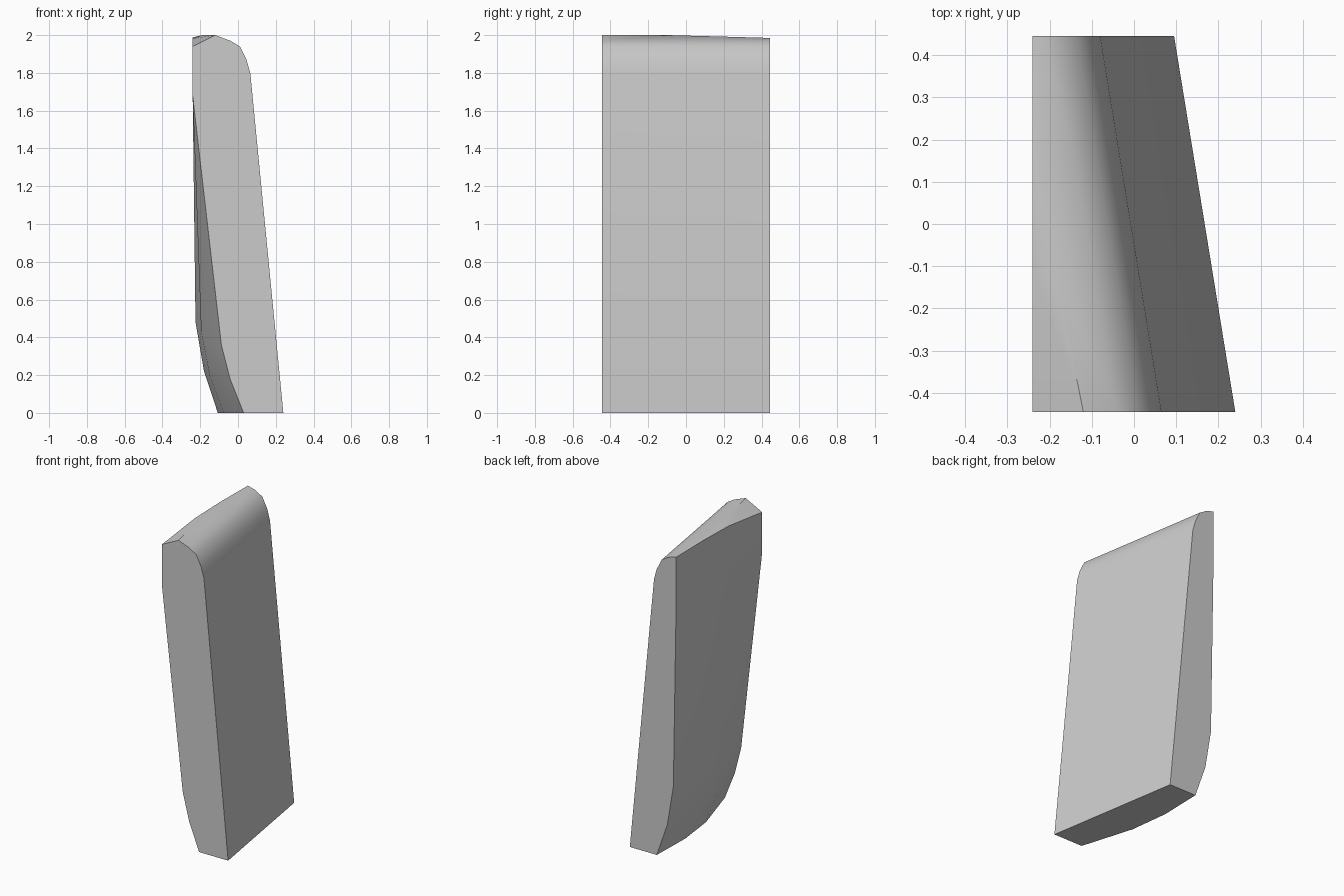
import bpy, bmesh, math

if "Cube" in bpy.data.objects:
    bpy.data.objects.remove(bpy.data.objects["Cube"], do_unlink=True)

# Single grey material
grey = bpy.data.materials.new("plain grey")
grey.use_nodes = True
colour = (0.6, 0.6, 0.6, 1)
grey.diffuse_color = colour
grey.node_tree.nodes["Principled BSDF"].inputs["Base Color"].default_value = colour

# Rounded shoulder on the +x side, slid towards -x along the depth
SHOULDER = [(0.24, 0.0), (0.065, 1.8), (0.045, 1.87), (0.01, 1.94), (-0.04, 1.97)]
FRONT, BACK, SHIFT = -0.445, 0.445, 0.145

# For each station: y, then ridge, upper edge and the bulged -x side down to the base
STATIONS = [
    (FRONT, [(-0.12, 2.0), (-0.24, 1.94), (-0.24, 1.68), (-0.088, 0.36), (-0.042, 0.18), (0.03, 0)]),
    (-0.10, [(-0.19, 2.0), (-0.24, 1.982), (-0.24, 1.68), (-0.195, 0.43), (-0.15, 0.2), (-0.075, 0)]),
    (0.16, [(-0.215, 1.993), (-0.24, 1.988), (-0.24, 1.68), (-0.225, 0.48), (-0.18, 0.22), (-0.107, 0)]),
    (BACK, [(-0.215, 1.979), (-0.24, 1.985), (-0.24, 1.68), (-0.22, 0.48), (-0.177, 0.22), (-0.1, 0)]),
]

# Loft the slab through the stations and cap both ends
bm = bmesh.new()
rings = []
for y, side in STATIONS:
    slide = SHIFT * (y - FRONT) / (BACK - FRONT)
    profile = [(x - slide, z) for x, z in SHOULDER] + side
    rings.append([bm.verts.new((x, y, z)) for x, z in profile])
n = len(rings[0])
for a, b in zip(rings, rings[1:]):
    for i in range(n):
        j = (i + 1) % n
        bm.faces.new((a[i], a[j], b[j], b[i]))
bm.faces.new(rings[0])
bm.faces.new(rings[-1][::-1])
bmesh.ops.recalc_face_normals(bm, faces=bm.faces)

mesh = bpy.data.meshes.new("slanted_slab")
bm.to_mesh(mesh)
bm.free()
mesh.materials.append(grey)
slab = bpy.data.objects.new("slanted_slab", mesh)
bpy.context.collection.objects.link(slab)

# Smooth the rounded areas, keep the rims sharp
bpy.ops.object.select_all(action='DESELECT')
slab.select_set(True)
bpy.context.view_layer.objects.active = slab
bpy.ops.object.shade_smooth_by_angle(angle=math.radians(35))
